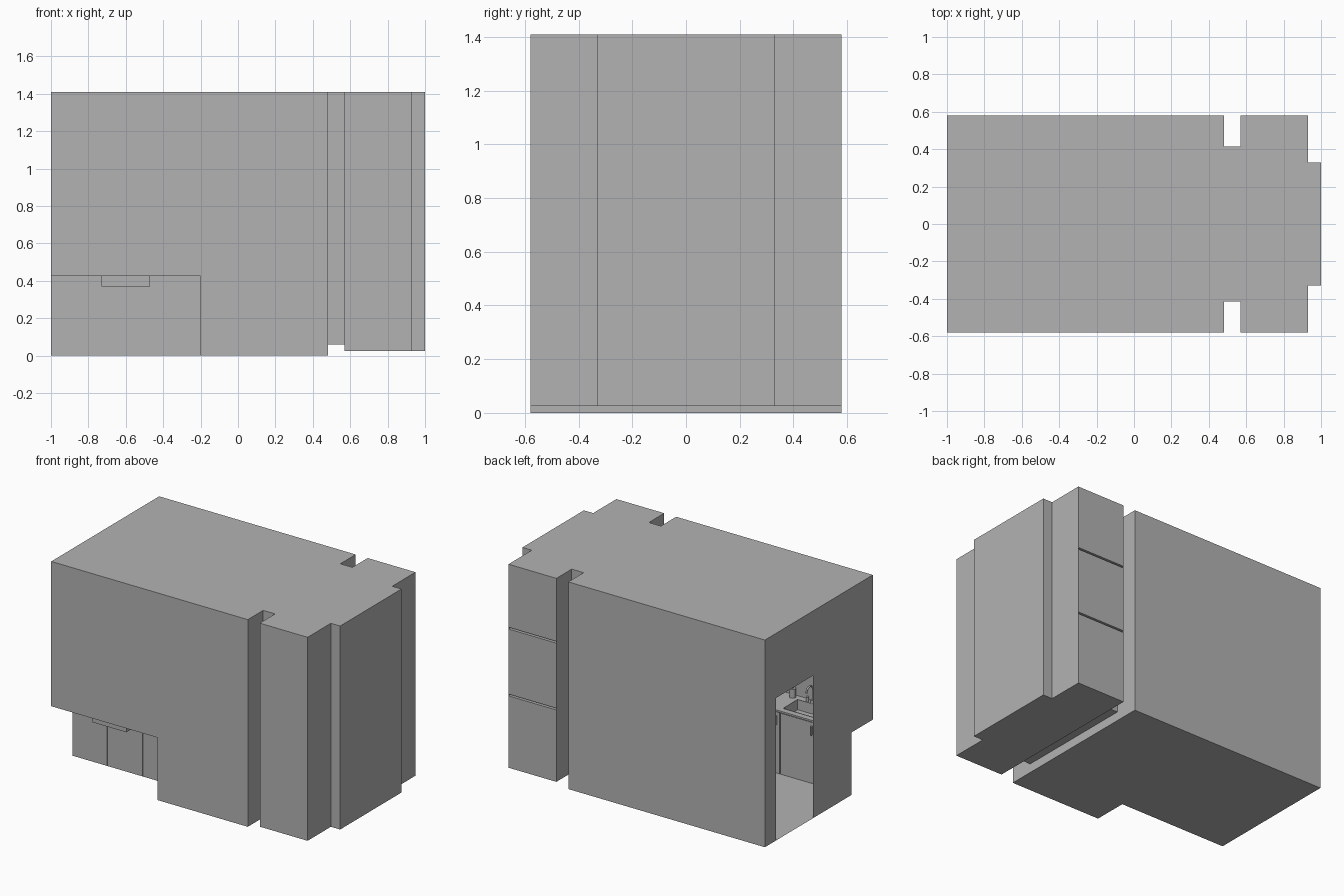
import bpy
import bmesh
import math
from mathutils import Vector

cube = bpy.data.objects.get("Cube")
if cube:
    bpy.data.objects.remove(cube, do_unlink=True)

grey = bpy.data.materials.new("plain_grey")
grey.use_nodes = True
GREY = (0.45, 0.45, 0.45, 1)
grey.diffuse_color = GREY
grey.node_tree.nodes["Principled BSDF"].inputs["Base Color"].default_value = GREY

TOP = 1.41           # ceiling height
SIDE = 0.58          # half depth
COUNTER = 0.425      # underside of the worktop
FRONT = -0.35        # cabinet front plane
END = -0.20          # cabinet end
ROOM, BAL, BAY = 0.48, 0.57, 0.93   # room end, balcony start, bay start
GAP, WIN = 0.415, 0.33              # half widths of passage and bay
SILL, BAL_Z = 0.06, 0.025


def add(name, bm):
    mesh = bpy.data.meshes.new(name)
    bm.to_mesh(mesh)
    bm.free()
    mesh.materials.append(grey)
    obj = bpy.data.objects.new(name, mesh)
    bpy.context.collection.objects.link(obj)
    return obj


def sheets(name, polygons):
    """Thin surfaces, one face per list of points."""
    bm = bmesh.new()
    for points in polygons:
        bm.faces.new([bm.verts.new(p) for p in points])
    bmesh.ops.remove_doubles(bm, verts=bm.verts, dist=1e-5)
    return add(name, bm)


def wall(a, b, z0, z1=TOP):
    return [(*a, z0), (*b, z0), (*b, z1), (*a, z1)]


def flat(points, z):
    return [(x, y, z) for x, y in points]


def box(name, lo, hi, open_top=False):
    bm = bmesh.new()
    bmesh.ops.create_cube(bm, size=1)
    for v in bm.verts:
        v.co = [lo[i] + (v.co[i] + 0.5) * (hi[i] - lo[i]) for i in range(3)]
    if open_top:
        bm.normal_update()
        top = [f for f in bm.faces if f.normal.z > 0.9]
        bmesh.ops.delete(bm, geom=top, context='FACES_ONLY')
    return add(name, bm)


def cylinder(name, x, y, z0, z1, radius):
    bm = bmesh.new()
    bmesh.ops.create_cone(bm, cap_ends=True, segments=20, radius1=radius,
                          radius2=radius, depth=z1 - z0)
    bmesh.ops.translate(bm, verts=bm.verts, vec=Vector((x, y, (z0 + z1) / 2)))
    for f in bm.faces:
        f.smooth = len(f.verts) == 4
    return add(name, bm)


# Ceiling over room, passage, balcony and bay
right_edge = [(-1, -SIDE), (ROOM, -SIDE), (ROOM, -GAP), (BAL, -GAP),
              (BAL, -SIDE), (BAY, -SIDE), (BAY, -WIN), (1, -WIN)]
outline = right_edge + [(x, -y) for x, y in reversed(right_edge)]
sheets("ceiling", [flat(outline, TOP)])

# Room walls, open under the worktop and at the doorway
DOOR_NEAR, DOOR_FAR, DOOR_TOP = 0.06, 0.46, 0.97
sheets("room_walls", [
    wall((-1, -SIDE), (END, -SIDE), COUNTER),
    wall((END, -SIDE), (ROOM, -SIDE), 0),
    wall((END, FRONT), (END, -SIDE), 0, COUNTER),
    wall((ROOM, -SIDE), (ROOM, -GAP), 0),
    wall((ROOM, -GAP), (ROOM, GAP), 0, SILL),
    wall((ROOM, GAP), (ROOM, SIDE), 0),
    wall((ROOM, SIDE), (-1, SIDE), 0)])
sheets("door_wall", [[(-1, y, z) for y, z in (
    (SIDE, 0), (DOOR_FAR, 0), (DOOR_FAR, DOOR_TOP), (DOOR_NEAR, DOOR_TOP),
    (DOOR_NEAR, 0), (FRONT, 0), (FRONT, COUNTER), (-SIDE, COUNTER),
    (-SIDE, TOP), (SIDE, TOP))]])

# Floors
sheets("room_floor", [flat([
    (-1, SIDE), (ROOM, SIDE), (ROOM, -SIDE), (END, -SIDE),
    (END, FRONT), (-1, FRONT)], 0)])
sheets("passage", [
    flat([(ROOM, GAP), (BAL, GAP), (BAL, -GAP), (ROOM, -GAP)], SILL),
    wall((ROOM, -GAP), (BAL, -GAP), SILL),
    wall((BAL, GAP), (ROOM, GAP), SILL)])
balcony = [p for p in outline if p[0] >= BAL and abs(p[1]) != GAP]
sheets("balcony_floor", [flat(list(reversed(balcony)), BAL_Z)])

# Balcony walls
sheets("balcony_walls", [
    wall((BAL, -GAP), (BAL, -SIDE), BAL_Z),
    wall((BAL, -SIDE), (BAY, -SIDE), BAL_Z),
    wall((BAY, -SIDE), (BAY, -WIN), BAL_Z),
    wall((BAY, -WIN), (1, -WIN), BAL_Z),
    wall((1, -WIN), (1, WIN), BAL_Z),
    wall((1, WIN), (BAY, WIN), BAL_Z),
    wall((BAY, WIN), (BAY, SIDE), BAL_Z),
    wall((BAL, SIDE), (BAL, GAP), BAL_Z),
    wall((BAL, GAP), (BAL, -GAP), BAL_Z, SILL)])

# Back balcony wall folds inward into two hollow shelves
SLOT, DEPTH = 0.012, 0.2
profile = [(SIDE, BAL_Z)]
for z in (0.52, 0.975):
    profile += [(SIDE, z - SLOT / 2), (SIDE - DEPTH, z - SLOT / 2),
                (SIDE - DEPTH, z + SLOT / 2), (SIDE, z + SLOT / 2)]
profile.append((SIDE, TOP))
sheets("balcony_shelf_wall", [
    [(BAY, *a), (BAL, *a), (BAL, *b), (BAY, *b)]
    for a, b in zip(profile, profile[1:])])

# Kitchen cabinet front, doors and handles
sheets("cabinet_front", [wall((-1, FRONT), (END, FRONT), 0, COUNTER)])
width = (END + 1) / 3
for i in range(3):
    x = -1 + i * width
    box(f"cabinet_door_{i + 1}", (x + 0.004, FRONT - 0.005, 0.004),
        (x + width - 0.004, FRONT + 0.008, COUNTER - 0.006))
    box(f"door_handle_{i + 1}", (x + 0.02, FRONT + 0.008, 0.335),
        (x + 0.03, FRONT + 0.022, 0.395))

# Worktop around the sink
X0, X1, Y0, Y1 = -0.73, -0.47, -0.53, -0.375
SLAB = COUNTER + 0.012
LIP = FRONT + 0.015
for name, xa, xb, ya, yb in (
        ("worktop_left", -1, X0, -SIDE, LIP), ("worktop_right", X1, END, -SIDE, LIP),
        ("worktop_back", X0, X1, -SIDE, Y0), ("worktop_front", X0, X1, Y1, LIP)):
    box(name, (xa, ya, COUNTER), (xb, yb, SLAB))
box("sink_basin", (X0, Y0, 0.37), (X1, Y1, SLAB + 0.003), open_top=True)

# Tap with curved spout and two knobs
TAP_X, TAP_Y = -0.57, -0.55
cylinder("tap_base", TAP_X, TAP_Y, SLAB, SLAB + 0.02, 0.014)
for side in (-1, 1):
    cylinder("tap_knob", TAP_X + side * 0.04, TAP_Y, SLAB, SLAB + 0.03, 0.01)
curve = bpy.data.curves.new("tap_spout", 'CURVE')
curve.dimensions = '3D'
curve.bevel_depth = 0.006
curve.use_fill_caps = True
R = 0.035
path = [(TAP_X, TAP_Y, SLAB)]
for i in range(11):
    t = math.pi * i / 10
    path.append((TAP_X, TAP_Y + R - R * math.cos(t), SLAB + 0.09 + R * math.sin(t)))
spline = curve.splines.new('POLY')
spline.points.add(len(path) - 1)
for point, co in zip(spline.points, path):
    point.co = (*co, 1)
curve.materials.append(grey)
bpy.context.collection.objects.link(bpy.data.objects.new("tap_spout", curve))

# Soap bottle
cylinder("soap_bottle", -0.42, -0.548, SLAB, SLAB + 0.06, 0.02)
cylinder("soap_pump", -0.42, -0.548, SLAB + 0.06, SLAB + 0.085, 0.006)
